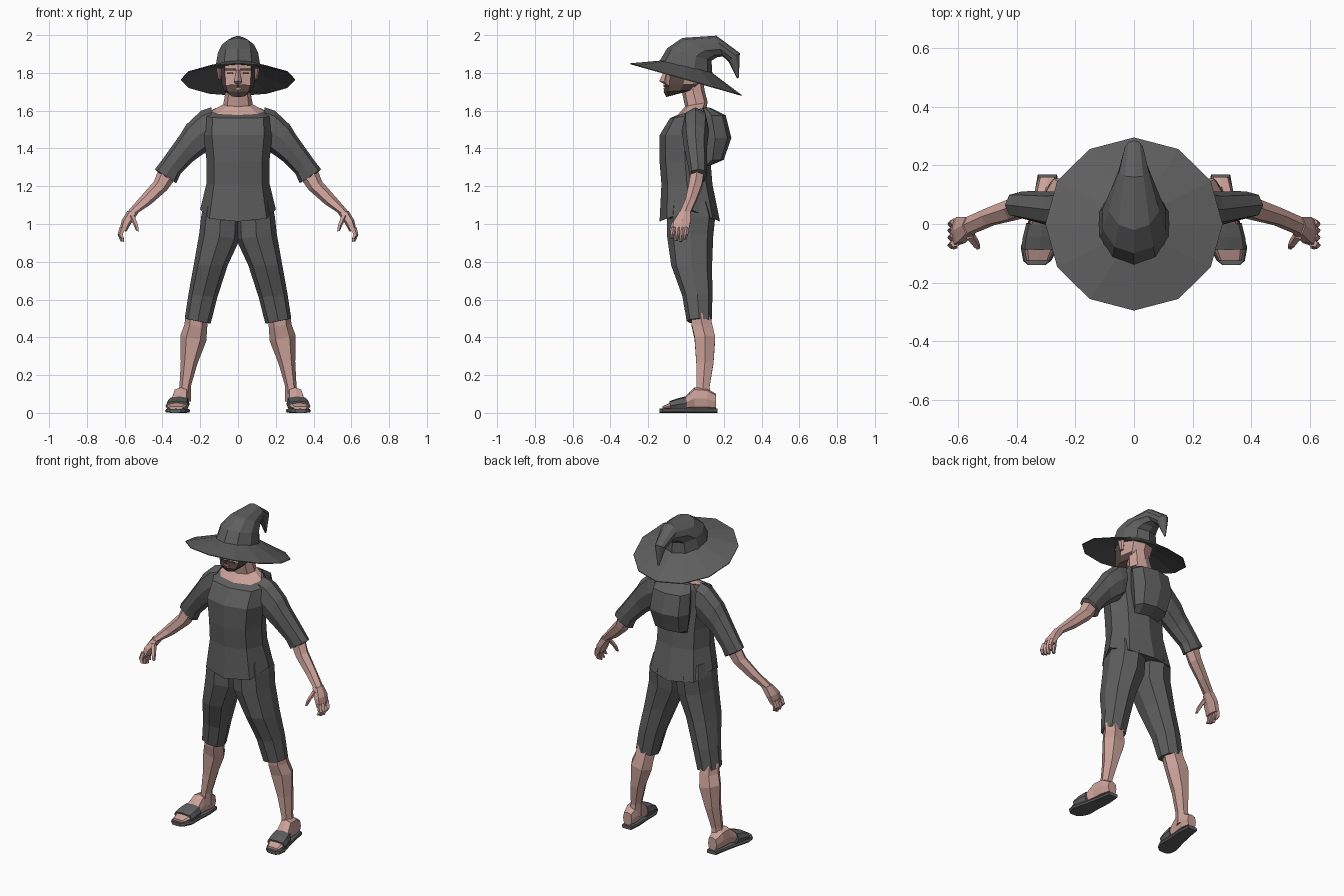
import bpy, bmesh, math
from mathutils import Vector


def material(name, rgb):
    m = bpy.data.materials.new(name)
    m.diffuse_color = (*rgb, 1)
    return m


CLOTH = material("dark grey cloth", (0.112, 0.112, 0.112))
SKIN = material("skin", (0.60, 0.36, 0.32))
BEARD = material("dark brown hair", (0.10, 0.065, 0.055))


def finish(name, bm, mats, mirror):
    bmesh.ops.recalc_face_normals(bm, faces=bm.faces)
    me = bpy.data.meshes.new(name)
    bm.to_mesh(me)
    bm.free()
    for m in mats:
        me.materials.append(m)
    ob = bpy.data.objects.new(name, me)
    bpy.context.collection.objects.link(ob)
    if mirror:
        ob.modifiers.new("mirror", 'MIRROR').use_mirror_merge = False
    return ob


def loft(name, rows, mat, plane="yz", n=8, p=1.0, mirror=False, caps=True):
    """Skin rings; each row holds two opposite points in a plane, half width, offset."""
    bm = bmesh.new()
    rings = []
    for r in rows:
        w, off = r[4], (r[5] if len(r) > 5 else 0)
        if plane == "yz":
            a, b, v = Vector((off, r[0], r[1])), Vector((off, r[2], r[3])), Vector((w, 0, 0))
        else:
            a, b, v = Vector((r[0], off, r[1])), Vector((r[2], off, r[3])), Vector((0, w, 0))
        c, u = (a + b) / 2, (a - b) / 2
        ring = []
        for i in range(n):
            t = 2 * math.pi * i / n
            cs, sn = math.cos(t), math.sin(t)
            cs = math.copysign(abs(cs) ** p, cs) if abs(cs) > 1e-6 else 0
            sn = math.copysign(abs(sn) ** p, sn) if abs(sn) > 1e-6 else 0
            ring.append(bm.verts.new(c + u * cs + v * sn))
        rings.append(ring)
    for lo, hi in zip(rings, rings[1:]):
        for i in range(n):
            j = (i + 1) % n
            bm.faces.new((lo[i], lo[j], hi[j], hi[i]))
    if caps:
        bm.faces.new(rings[0])
        bm.faces.new(rings[-1])
    return finish(name, bm, [mat], mirror)


def plate(name, loc, size, mat, turn=0.0, mirror=True):
    bm = bmesh.new()
    bmesh.ops.create_cube(bm, size=1)
    c, s = math.cos(turn), math.sin(turn)
    for v in bm.verts:
        x, y, z = (v.co[k] * size[k] for k in range(3))
        v.co = Vector((x * c - y * s, x * s + y * c, z)) + Vector(loc)
    return finish(name, bm, [mat], mirror)


# Hat: wide sloping brim and a crown bending back into a hooked tip
loft("hat_brim", [
    (-.13, 1.848, .13, 1.79, .12), (-.295, 1.846, .295, 1.678, .302),
    (-.295, 1.851, .295, 1.683, .302), (-.135, 1.865, .135, 1.803, .12)],
    CLOTH, n=12, caps=False)
loft("hat_crown", [
    (-.145, 1.853, .14, 1.79, .125), (-.10, 1.93, .135, 1.865, .112),
    (-.02, 1.985, .165, 1.883, .09), (.16, 1.997, .195, 1.887, .055),
    (.285, 1.905, .225, 1.86, .032), (.28, 1.775, .27, 1.77, .005)], CLOTH, n=10)

# Head, with the beard chosen by height and side of the jaw
head = loft("head", [
    (-.105, 1.672, .0, 1.70, .045), (-.118, 1.70, .05, 1.71, .074),
    (-.112, 1.735, .085, 1.745, .086), (-.107, 1.80, .105, 1.80, .09),
    (-.105, 1.87, .105, 1.84, .088)], SKIN, p=.78)
head.data.materials.append(BEARD)
for f in head.data.polygons:
    c = f.center
    jaw = c.z < 1.735 and c.y < .05
    sideburn = abs(c.x) > .07 and -.06 < c.y < .0
    f.material_index = 1 if jaw or sideburn else 0
loft("nose", [(-.112, 1.815, -.09, 1.815, .009), (-.142, 1.757, -.09, 1.75, .02),
              (-.118, 1.742, -.09, 1.742, .016)], SKIN, n=4)
plate("brow", (.042, -.098, 1.817), (.058, .009, .011), BEARD, .33)
plate("eye", (.042, -.097, 1.797), (.032, .006, .008), BEARD, .33)
plate("moustache", (.022, -.107, 1.733), (.046, .009, .013), BEARD, .3)
plate("lips", (0, -.116, 1.716), (.035, .008, .008), SKIN, mirror=False)
loft("ear", [(-.01, 1.765, .02, 1.765, .008, .096), (-.02, 1.82, .035, 1.82, .013, .102),
             (-.01, 1.84, .025, 1.84, .008, .1)], SKIN, n=6, mirror=True)

# Neck widening to the bare collar
loft("neck", [
    (-.048, 1.572, .108, 1.615, .15), (-.005, 1.622, .115, 1.645, .078),
    (-.022, 1.70, .10, 1.70, .066), (-.03, 1.76, .09, 1.76, .06)], SKIN, p=.9)

# Shirt with a hem dipping at front and back
shirt = loft("shirt", [
    (-.14, 1.07, .18, 1.07, .20), (-.13, 1.21, .14, 1.21, .168),
    (-.14, 1.33, .13, 1.33, .166), (-.14, 1.47, .12, 1.47, .182),
    (-.085, 1.56, .12, 1.585, .178), (-.05, 1.575, .11, 1.62, .152)], CLOTH, p=.8)
for v in shirt.data.vertices:
    if v.co.z < 1.1:
        v.co.z = 1.078 - .065 * abs(v.co.y - .02) / .16
loft("hood", [
    (.08, 1.31, .13, 1.31, .085), (.08, 1.34, .20, 1.34, .11),
    (.07, 1.455, .24, 1.455, .13), (.06, 1.575, .21, 1.575, .125),
    (.07, 1.62, .13, 1.615, .10)], CLOTH, p=.8)

# Sleeves ending in a short cuff
loft("sleeve", [
    (.14, 1.618, .15, 1.40, .07, .05), (.195, 1.60, .17, 1.38, .072, .05),
    (.275, 1.525, .20, 1.36, .066, .05), (.305, 1.475, .24, 1.33, .06, .05),
    (.405, 1.335, .305, 1.265, .05, .062), (.44, 1.29, .325, 1.22, .046, .065),
    (.425, 1.275, .325, 1.215, .042, .063)], CLOTH, "xz", p=.85, mirror=True)

# Forearms and hands
loft("forearm", [
    (.42, 1.29, .335, 1.235, .04, .06), (.445, 1.225, .375, 1.18, .04, .05),
    (.52, 1.14, .46, 1.105, .033, .025), (.585, 1.065, .535, 1.055, .033, -.005)],
    SKIN, "xz", n=6, mirror=True)
loft("palm", [
    (.585, 1.07, .53, 1.055, .033, -.005), (.615, 1.02, .565, 1.005, .05, -.02),
    (.627, .965, .59, .96, .048, -.03)], SKIN, "xz", n=6, p=.8, mirror=True)
for k, (y, tip) in enumerate([(-.066, .925), (-.04, .912), (-.016, .908), (.006, .92)]):
    loft(f"finger_{k + 1}", [
        (.627, .985, .595, .985, .013, y), (.637, .945, .608, .94, .012, y - .006),
        (.622, tip, .60, tip - .003, .009, y - .012)], SKIN, "xz", n=5, mirror=True)
loft("thumb", [
    (.58, 1.045, .545, 1.045, .018, -.035), (.555, 1.00, .527, .995, .015, -.065),
    (.54, .965, .523, .96, .01, -.078)], SKIN, "xz", n=5, mirror=True)

# Cropped trousers
loft("trouser_leg", [
    (.18, 1.12, -.01, 1.12, .11, .02), (.195, 1.04, -.01, 1.04, .128, .027),
    (.205, .95, -.01, .92, .122, .022), (.235, .78, .055, .78, .108, .03),
    (.262, .63, .11, .61, .08, .06), (.282, .50, .145, .472, .066, .07),
    (.272, .497, .155, .474, .058, .07)], CLOTH, "xz", p=.85, mirror=True)

# Bare shins and feet
loft("shin", [
    (.277, .53, .16, .51, .056, .075), (.283, .47, .163, .45, .062, .085),
    (.305, .41, .168, .38, .062, .10), (.303, .27, .215, .26, .052, .10),
    (.31, .14, .25, .14, .04, .09), (.325, .06, .25, .06, .045, .09)],
    SKIN, "xz", n=6, p=.9, mirror=True)
loft("foot", [
    (.16, .10, .16, .02, .03, .295), (.11, .13, .11, .02, .042, .297),
    (.045, .135, .045, .02, .04, .303), (-.01, .08, -.01, .02, .048, .312),
    (-.08, .055, -.08, .02, .052, .322), (-.125, .035, -.125, .02, .038, .328)],
    SKIN, n=8, p=.65, mirror=True)

# Sandals: flat sole and a broad strap over the toes
loft("sandal_sole", [
    (.168, .022, .168, .0, .033, .295), (.09, .022, .09, .0, .044, .298),
    (.0, .022, .0, .0, .052, .311), (-.08, .022, -.08, .0, .064, .322),
    (-.125, .022, -.125, .0, .048, .33), (-.14, .022, -.14, .0, .03, .332)],
    CLOTH, n=8, p=.3, mirror=True)
loft("sandal_strap", [
    (.0, .088, .005, .012, .055, .312), (-.045, .077, -.045, .012, .061, .318),
    (-.088, .062, -.08, .012, .061, .323)], CLOTH, n=8, p=.6, mirror=True)
